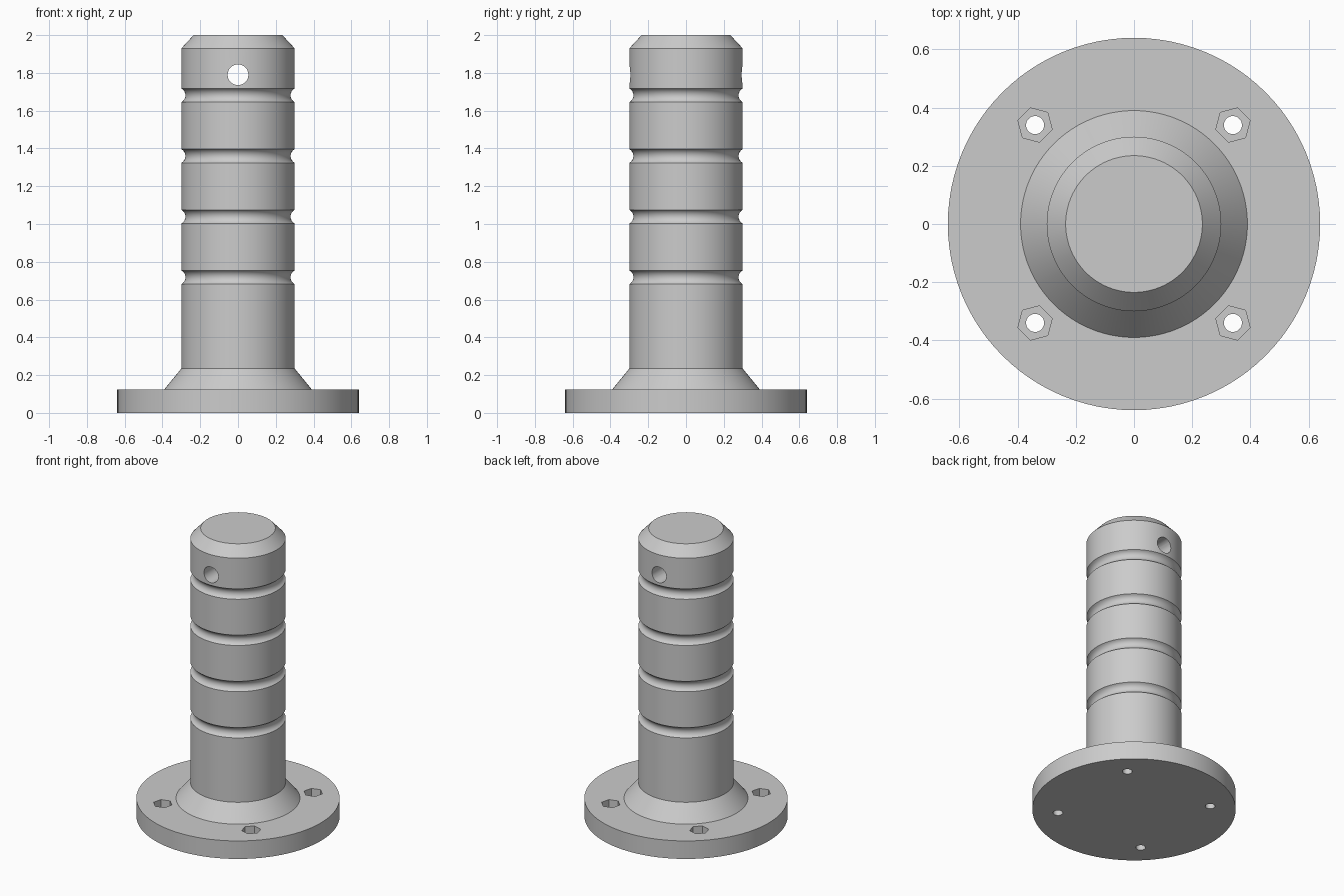
import bpy
import bmesh
import math
from math import cos, sin, pi

cube = bpy.data.objects.get("Cube")
if cube:
    bpy.data.objects.remove(cube, do_unlink=True)

# Single plain grey material
grey = bpy.data.materials.new("plain_grey")
grey.use_nodes = True
colour = (0.6, 0.6, 0.6, 1)
grey.diffuse_color = colour
grey.node_tree.nodes["Principled BSDF"].inputs["Base Color"].default_value = colour

R = 0.30  # post radius


def make_object(name, bm):
    bmesh.ops.recalc_face_normals(bm, faces=bm.faces)
    mesh = bpy.data.meshes.new(name)
    bm.to_mesh(mesh)
    bm.free()
    mesh.materials.append(grey)
    obj = bpy.data.objects.new(name, mesh)
    bpy.context.collection.objects.link(obj)
    return obj


def groove(z, half=0.036, depth=0.022, steps=8):
    """Round-bottomed groove as a circular arc cut into the post."""
    radius = (half ** 2 + depth ** 2) / (2 * depth)
    centre = R - depth + radius
    span = math.asin(half / radius)
    angles = [span * (2 * i / steps - 1) for i in range(steps + 1)]
    return [(centre - radius * cos(a), z + radius * sin(a)) for a in angles]


def lathe(name, profile, segments=96):
    bm = bmesh.new()
    rings = [[bm.verts.new((r * cos(2 * pi * i / segments),
                            r * sin(2 * pi * i / segments), z))
              for i in range(segments)] for r, z in profile]
    for low, high in zip(rings, rings[1:]):
        for i in range(segments):
            j = (i + 1) % segments
            bm.faces.new((low[i], low[j], high[j], high[i]))
    bm.faces.new(rings[0][::-1])
    bm.faces.new(rings[-1])
    return make_object(name, bm)


def cylinder(name, radius, depth, sides, location, rotation=(0, 0, 0)):
    bm = bmesh.new()
    bmesh.ops.create_cone(bm, cap_ends=True, segments=sides, radius1=radius,
                          radius2=radius, depth=depth)
    obj = make_object(name, bm)
    obj.location, obj.rotation_euler = location, rotation
    obj.hide_render = True
    return obj


# Flange, tapered collar, grooved post and chamfered top in one turned profile
profile = [(0.64, 0), (0.64, 0.125), (0.39, 0.125), (R, 0.235)]
for k in range(4):
    profile += groove(0.718 + 0.321 * k)
profile += [(R, 1.93), (0.235, 2.0)]
post = lathe("grooved_post_with_flange", profile)

# Cross hole through the top, plus four bolt holes with hexagonal nut pockets
cutters = [cylinder("cross_hole_cutter", 0.055, 1, 32, (0, 0, 1.79), (pi / 2, 0, 0))]
for sx in (-1, 1):
    for sy in (-1, 1):
        x, y = 0.34 * sx, 0.34 * sy
        cutters.append(cylinder("bolt_hole_cutter", 0.031, 0.5, 32, (x, y, 0.06)))
        # corners of each hexagon point around the flange
        turn = math.atan2(y, x)
        cutters.append(cylinder("nut_pocket_cutter", 0.061, 0.2, 6, (x, y, 0.165),
                                (0, 0, turn)))

for cutter in cutters:
    mod = post.modifiers.new(cutter.name, "BOOLEAN")
    mod.operation = "DIFFERENCE"
    mod.solver = "EXACT"
    mod.object = cutter

# Apply the cuts, then remove the helpers
bpy.context.view_layer.objects.active = post
post.select_set(True)
for mod in list(post.modifiers):
    bpy.ops.object.modifier_apply(modifier=mod.name)
for cutter in cutters:
    bpy.data.objects.remove(cutter, do_unlink=True)

bpy.ops.object.select_all(action="DESELECT")
post.select_set(True)
bpy.ops.object.shade_smooth_by_angle(angle=math.radians(25))
